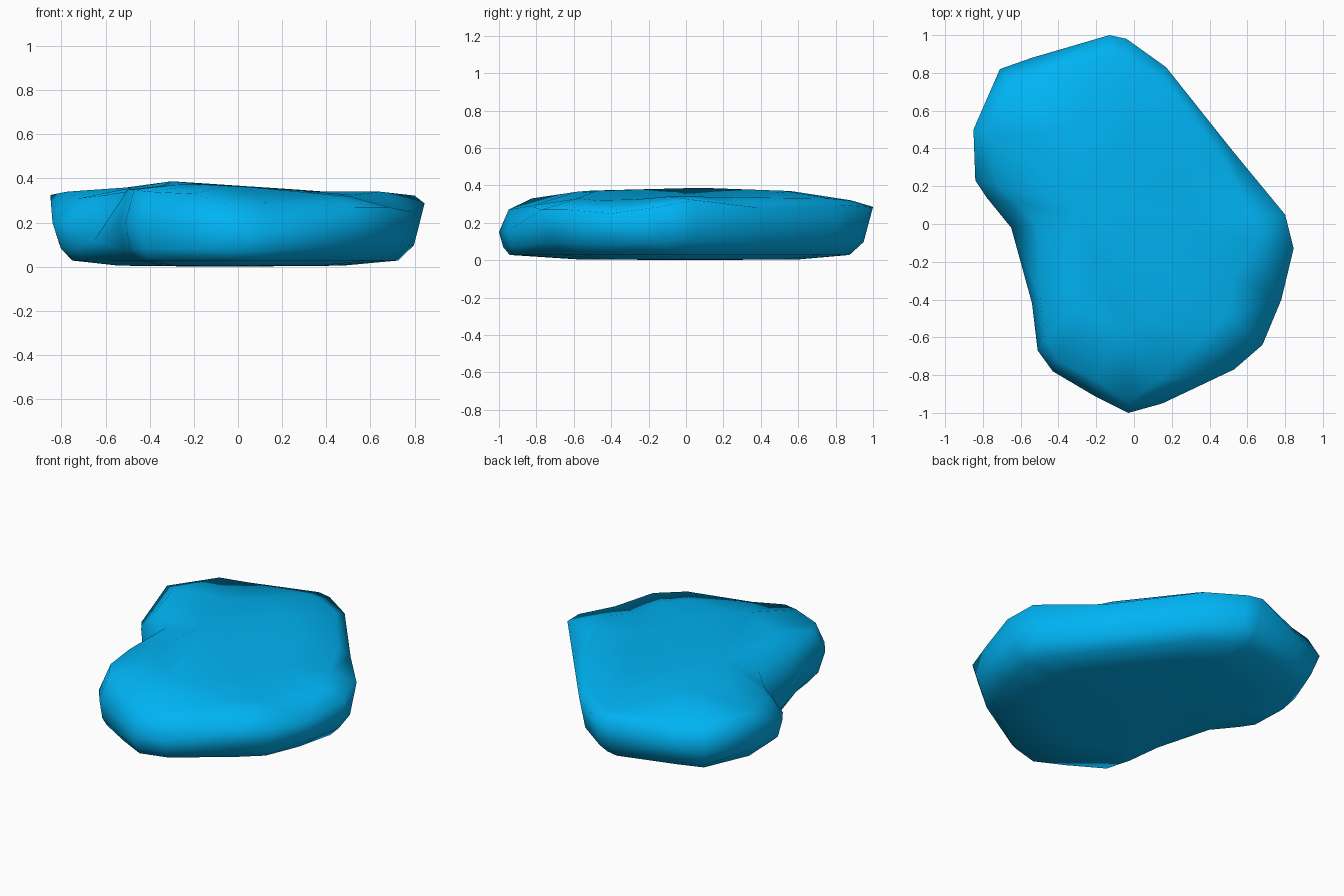
import bpy, bmesh
from mathutils import Vector

if "Cube" in bpy.data.objects:
    bpy.data.objects.remove(bpy.data.objects["Cube"])

# Rock outline, clockwise: x, y, rim height, top-edge inset factor, top-edge height
OUTLINE = [
    (-.13, 1.0, .285, .88, .32), (-.04, .98, .285, .88, .32),
    (.17, .83, .295, .92, .33), (.52, .39, .28, .90, .335),
    (.80, .05, .322, .78, .34), (.845, -.13, .287, .78, .34),
    (.78, -.40, .25, .70, .325), (.68, -.64, .27, .76, .32),
    (.53, -.77, .27, .76, .33), (.15, -.95, .16, .88, .29),
    (-.03, -1.0, .15, .95, .27), (-.21, -.91, .20, .91, .33),
    (-.43, -.78, .20, .93, .34), (-.51, -.67, .20, .91, .35),
    (-.54, -.42, .18, .91, .35), (-.65, -.02, .12, .75, .34),
    (-.78, .14, .20, .78, .32), (-.84, .23, .20, .84, .31),
    (-.85, .50, .325, .90, .34), (-.71, .82, .20, .93, .325),
    (-.54, .88, .20, .92, .32),
]
CENTRE = Vector((-.08, .03))


def ring(bm, scale, height):
    """Add one closed ring; scale and height are functions of an outline row."""
    verts = []
    for row in OUTLINE:
        p = CENTRE + (Vector(row[:2]) - CENTRE) * scale(row)
        verts.append(bm.verts.new((p.x, p.y, height(row))))
    return verts


def foot(row):
    """How far the foot of the flank is drawn in: least at the front."""
    return .945 if row[1] < -.7 and row[0] < .3 else .87


bm = bmesh.new()
# Underside, flank, rim, top edge and crown rings
rings = [
    ring(bm, lambda r: .60, lambda r: .005),
    ring(bm, foot, lambda r: .028),
    ring(bm, lambda r: .4 * foot(r) + .6, lambda r: .04 + r[2] * .2),
    ring(bm, lambda r: 1.0, lambda r: r[2]),
    ring(bm, lambda r: r[3], lambda r: r[4]),
    ring(bm, lambda r: r[3] * .62, lambda r: .375 - .03 * abs(r[0] + .3)),
]
n = len(OUTLINE)
for a, b in zip(rings, rings[1:]):
    for i in range(n):
        j = (i + 1) % n
        bm.faces.new((a[i], a[j], b[j], b[i]))

# Close the crown and the underside with fans
for loop, pos in ((rings[-1], (-.3, .08, .387)), (rings[0], (-.08, .03, 0))):
    tip = bm.verts.new(pos)
    for i in range(n):
        bm.faces.new((loop[i], loop[(i + 1) % n], tip))
bmesh.ops.triangulate(bm, faces=bm.faces[:])
bmesh.ops.recalc_face_normals(bm, faces=bm.faces[:])

mesh = bpy.data.meshes.new("flat_rock")
bm.to_mesh(mesh)
bm.free()
mesh.shade_smooth()
rock = bpy.data.objects.new("flat_rock", mesh)
bpy.context.collection.objects.link(rock)

# Blue surface
blue = bpy.data.materials.new("blue_stone")
blue.diffuse_color = (.0, .45, .9, 1)
blue.use_nodes = True
blue.node_tree.nodes["Principled BSDF"].inputs["Base Color"].default_value = blue.diffuse_color
mesh.materials.append(blue)
